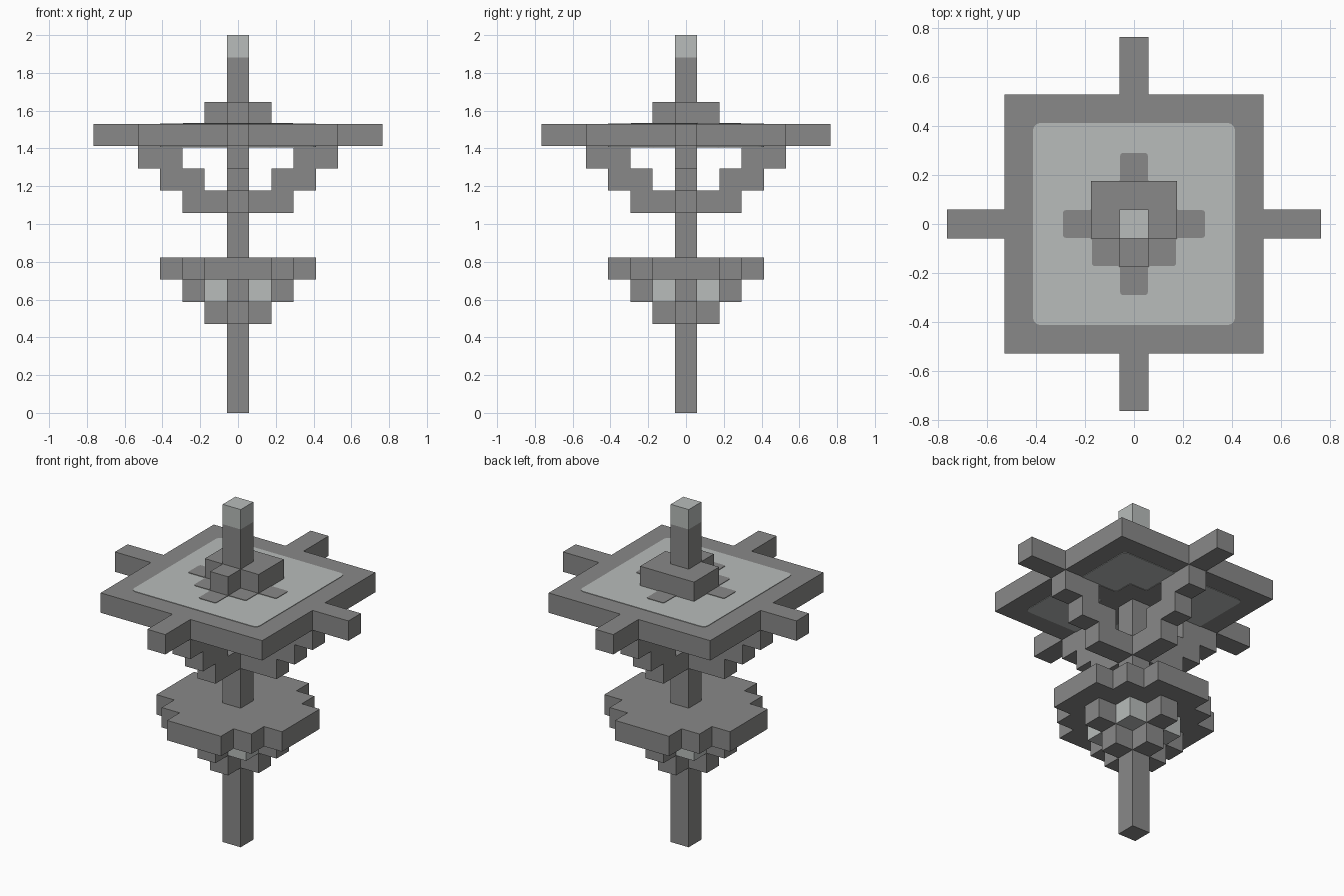
import bpy, bmesh
from mathutils import Vector, Matrix

cube = bpy.data.objects.get("Cube")
if cube:
    bpy.data.objects.remove(cube, do_unlink=True)

U = 2 / 17  # size of one block


def material(name, rgb):
    m = bpy.data.materials.new(name)
    m.use_nodes = True
    m.diffuse_color = (*rgb, 1)
    m.node_tree.nodes["Principled BSDF"].inputs["Base Color"].default_value = (*rgb, 1)
    return m


DARK = material("dark_grey", (0.25, 0.25, 0.247))
LIGHT = material("light_grey", (0.48, 0.505, 0.495))


def add_object(name, bm, mat):
    mesh = bpy.data.meshes.new(name)
    bm.to_mesh(mesh)
    bm.free()
    mesh.materials.append(mat)
    obj = bpy.data.objects.new(name, mesh)
    bpy.context.collection.objects.link(obj)
    return obj


# Block footprints
def square(n, z):
    return {(x, y, z) for x in range(-n, n + 1) for y in range(-n, n + 1)}


def arms(first, last, z):
    return {c for i in range(first, last + 1)
            for c in ((i, 0, z), (-i, 0, z), (0, i, z), (0, -i, z))}


def column(bottom, top):
    return {(0, 0, z) for z in range(bottom, top + 1)}


# Parts, each a set of whole blocks
corner_blocks = {(x, y, 5) for x in (-1, 1) for y in (-1, 1)}
disc = {c for c in square(3, 6) if abs(c[0]) + abs(c[1]) < 5}
cap = {c for c in square(1, 13) if c[1] >= 0 or c[0] == 0}
parts = [
    ("post", column(0, 15), DARK),
    ("post_tip", column(16, 16), LIGHT),
    ("lower_cross", arms(1, 1, 4) | arms(1, 2, 5), DARK),
    ("corner_blocks", corner_blocks, LIGHT),
    ("lower_disc", disc - column(6, 6), DARK),
    ("stepped_brackets", arms(1, 2, 9) | arms(2, 3, 10) | arms(3, 4, 11), DARK),
    ("platform", (square(4, 12) | arms(5, 6, 12)) - column(12, 12), DARK),
    ("cap_block", cap - column(13, 13), DARK),
]
filled = set().union(*(cells for _, cells, _ in parts))


# Skin only the exposed sides, then merge coplanar faces
def build_blocks(name, cells, mat):
    bm = bmesh.new()
    for c in cells:
        for axis in range(3):
            for side in (-1, 1):
                n = Vector((0, 0, 0))
                n[axis] = side
                if tuple(int(a + b) for a, b in zip(c, n)) in filled:
                    continue
                a = Vector((0, 0, 0))
                a[(axis + 1) % 3] = 1
                b = n.cross(a)
                centre = Vector(c) + Vector((0, 0, 0.5)) + n / 2
                ring = (a + b, b - a, -a - b, a - b)
                bm.faces.new([bm.verts.new((centre + r / 2) * U) for r in ring])
    bmesh.ops.remove_doubles(bm, verts=bm.verts, dist=0.001)
    bmesh.ops.dissolve_limit(bm, angle_limit=0.01, verts=bm.verts, edges=bm.edges)
    add_object(name, bm, mat)


for part in parts:
    build_blocks(*part)


# Thin rounded inlays: a quarter outline turned four times
def build_inlay(name, quarter, radius, z, thick, mat):
    bm = bmesh.new()
    verts = []
    for turn in range(4):
        spin = Matrix.Rotation(turn * 1.5707963, 3, "Z")
        verts += [bm.verts.new(spin @ Vector((x, y, z))) for x, y in quarter]
    bm.faces.new(verts)
    bmesh.ops.bevel(bm, geom=verts, offset=radius, segments=3, profile=0.5,
                    affect="VERTICES")
    top = bmesh.ops.extrude_face_region(bm, geom=bm.faces[:])["geom"]
    bmesh.ops.translate(bm, vec=(0, 0, thick),
                        verts=[v for v in top if isinstance(v, bmesh.types.BMVert)])
    bmesh.ops.recalc_face_normals(bm, faces=bm.faces)
    add_object(name, bm, mat)


w, s, h = 0.057, 0.172, 0.29
panel = [(0.413, 0.413)]
cross = [(s, -w), (h, -w), (h, w), (s, w), (s, s)]
for label, z, way in (("top", 13 * U, 1), ("bottom", 12 * U, -1)):
    build_inlay(label + "_panel", panel, 0.03, z, 0.003 * way, LIGHT)
    build_inlay(label + "_cross_inlay", cross, 0.012, z, 0.006 * way, DARK)
